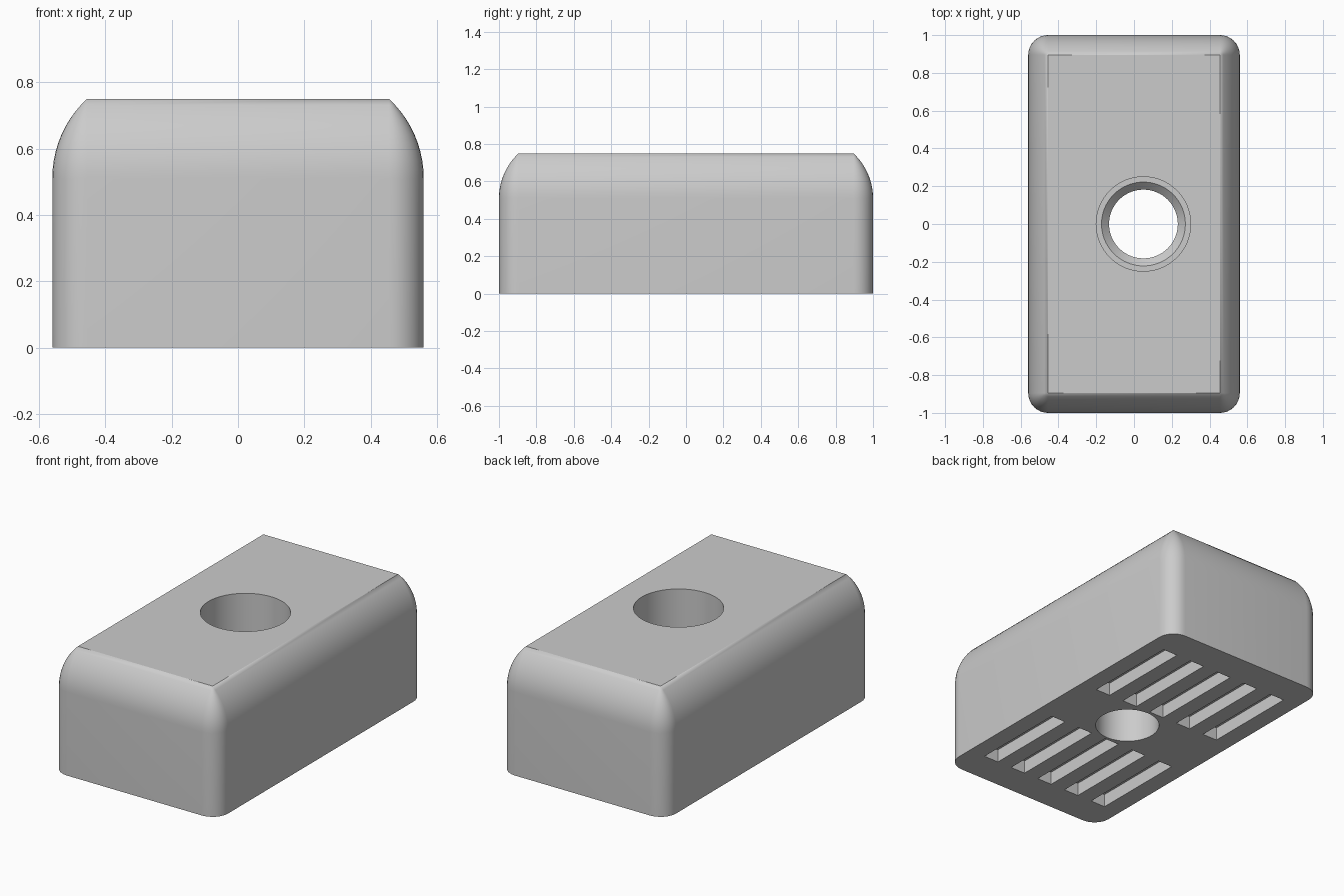
import bpy
import bmesh
from math import sin, cos, pi, radians
from mathutils import Matrix, Vector

old = bpy.data.objects.get("Cube")
if old:
    bpy.data.objects.remove(old, do_unlink=True)

WIDTH, LENGTH, HEIGHT = 1.12, 2.0, 0.75
CORNER = 0.105          # vertical corner radius, shrinks to nothing at the top
SHOULDER = 0.51         # height where the rounded top edge starts
SWEEP = radians(48)     # part of a circle used for the top edge
HOLE_X = 0.05


def rounded_rect(half_x, half_y, radius, z, steps=8):
    """Ring of points around a rectangle with rounded corners."""
    ring = []
    for k, (sx, sy) in enumerate([(1, 1), (-1, 1), (-1, -1), (1, -1)]):
        for i in range(steps + 1):
            a = (k + i / steps) * pi / 2
            ring.append((sx * (half_x - radius) + radius * cos(a),
                         sy * (half_y - radius) + radius * sin(a), z))
    return ring


def circle(x, radius, z, steps=64):
    return [(x + radius * cos(2 * pi * i / steps),
             radius * sin(2 * pi * i / steps), z) for i in range(steps)]


def make_object(name, bm):
    bmesh.ops.recalc_face_normals(bm, faces=bm.faces)
    mesh = bpy.data.meshes.new(name)
    bm.to_mesh(mesh)
    bm.free()
    obj = bpy.data.objects.new(name, mesh)
    bpy.context.collection.objects.link(obj)
    return obj


def loft(name, rings):
    """Closed solid through a stack of matching rings."""
    bm = bmesh.new()
    loops = [[bm.verts.new(p) for p in ring] for ring in rings]
    for low, high in zip(loops, loops[1:]):
        for i in range(len(low)):
            j = (i + 1) % len(low)
            bm.faces.new((low[i], low[j], high[j], high[i]))
    bm.faces.new(loops[0][::-1])
    bm.faces.new(loops[-1])
    bmesh.ops.remove_doubles(bm, verts=bm.verts, dist=0.0005)
    return make_object(name, bm)


# Block body: straight walls, then an arc leaning in to the flat top
rings = [rounded_rect(WIDTH / 2, LENGTH / 2, CORNER, 0)]
STEPS = 10
for i in range(STEPS + 1):
    a = SWEEP * i / STEPS
    inset = CORNER * (1 - cos(a)) / (1 - cos(SWEEP))
    z = SHOULDER + (HEIGHT - SHOULDER) * sin(a) / sin(SWEEP)
    rings.append(rounded_rect(WIDTH / 2 - inset, LENGTH / 2 - inset,
                              max(CORNER - inset, 0), z))
block = loft("block_body", rings)

# Stepped bolt hole: through hole, chamfer, flat seat, wide counterbore
bore = loft("bolt_hole_cutter", [
    circle(HOLE_X, r, z) for r, z in
    [(0.182, -0.1), (0.182, 0.33), (0.222, 0.37), (0.25, 0.37), (0.25, 0.85)]])

# Two rows of five shallow grip slots in the underside
SLOT_DEPTH = 0.08
bm = bmesh.new()
for side in (-1, 1):
    for k in range(-2, 3):
        place = (Matrix.Translation(Vector((0.2 * k, 0.5 * side, 0)))
                 @ Matrix.Diagonal((0.1, 0.6, 2 * SLOT_DEPTH, 1)))
        bmesh.ops.create_cube(bm, size=1, matrix=place)
slots = make_object("slot_cutter", bm)

# Cut the block and drop the cutters
bpy.ops.object.select_all(action='DESELECT')
bpy.context.view_layer.objects.active = block
block.select_set(True)
for cutter in (bore, slots):
    cutter.hide_render = True
    mod = block.modifiers.new(cutter.name, 'BOOLEAN')
    mod.operation = 'DIFFERENCE'
    mod.solver = 'EXACT'
    mod.object = cutter
    bpy.ops.object.modifier_apply(modifier=mod.name)
    bpy.data.objects.remove(cutter, do_unlink=True)

# Single grey material
grey = bpy.data.materials.new("light_grey")
grey.use_nodes = True
colour = (0.6, 0.6, 0.6, 1)
grey.diffuse_color = colour
grey.node_tree.nodes["Principled BSDF"].inputs["Base Color"].default_value = colour
block.data.materials.clear()
block.data.materials.append(grey)

bpy.ops.object.shade_smooth_by_angle(angle=radians(30))
